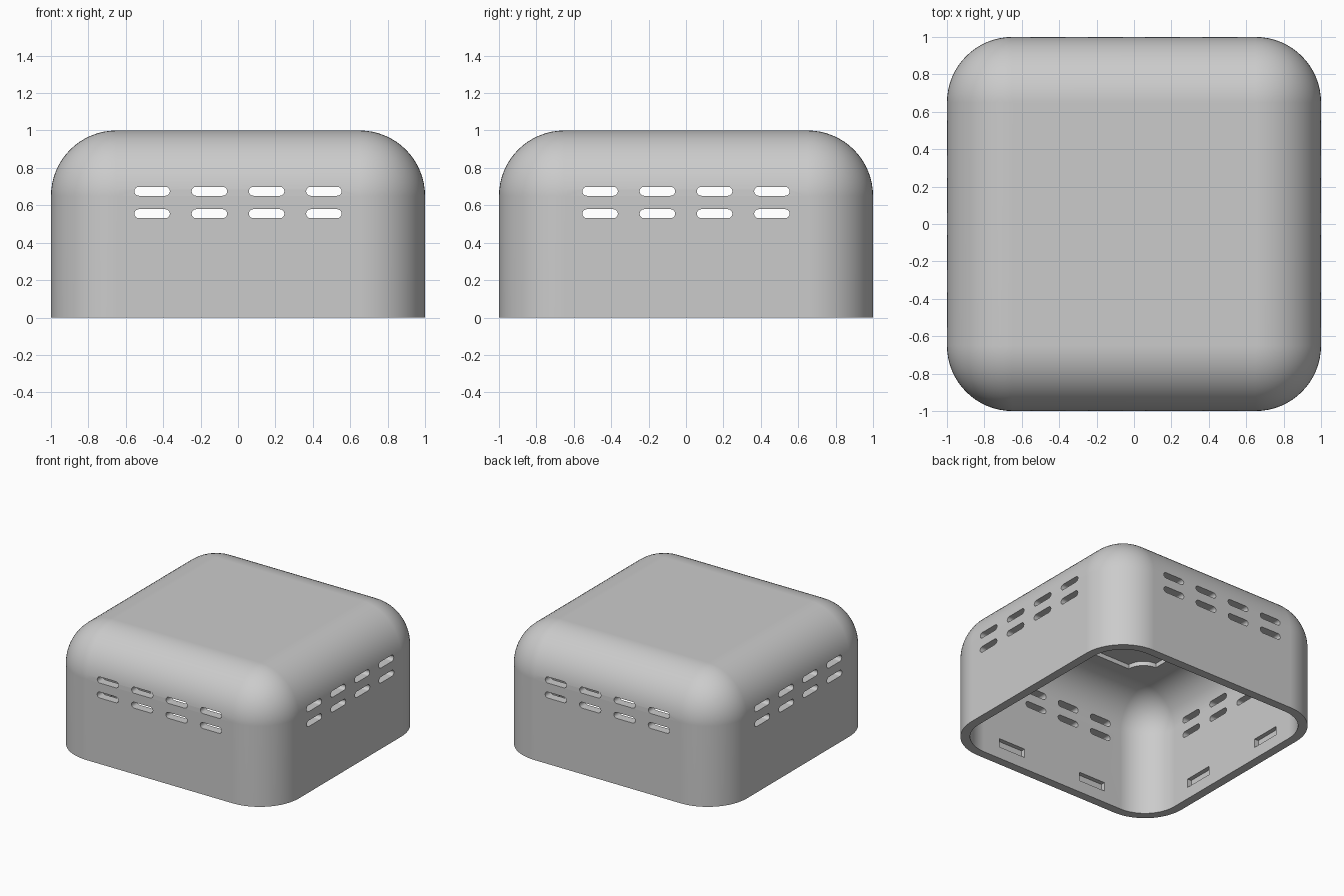
import bpy, bmesh, math
from mathutils import Matrix, Vector

cube = bpy.data.objects.get("Cube")
if cube:
    bpy.data.objects.remove(cube, do_unlink=True)

WALL = 0.07
RADIUS = 0.35

# Single plastic colour
grey = bpy.data.materials.new("grey plastic")
grey.use_nodes = True
colour = (0.6, 0.6, 0.6, 1)
grey.diffuse_color = colour
bsdf = next(n for n in grey.node_tree.nodes if n.type == 'BSDF_PRINCIPLED')
bsdf.inputs["Base Color"].default_value = colour


def make_object(name, bm):
    bmesh.ops.recalc_face_normals(bm, faces=bm.faces)
    mesh = bpy.data.meshes.new(name)
    bm.to_mesh(mesh)
    bm.free()
    mesh.materials.append(grey)
    obj = bpy.data.objects.new(name, mesh)
    bpy.context.collection.objects.link(obj)
    return obj


def add_box(bm, centre, size):
    matrix = Matrix.Translation(centre) @ Matrix.Diagonal((*size, 1))
    bmesh.ops.create_cube(bm, size=1, matrix=matrix)


def add_prism(bm, outline, push):
    """Extrude a closed outline of 3D points along a vector."""
    face = bm.faces.new([bm.verts.new(p) for p in outline])
    moved = bmesh.ops.extrude_face_region(bm, geom=[face])["geom"]
    verts = [g for g in moved if isinstance(g, bmesh.types.BMVert)]
    bmesh.ops.translate(bm, verts=verts, vec=push)


def rounded_block(name, half, bottom, top, radius):
    """Block with rounded upright and top edges and an open, sharp base."""
    bm = bmesh.new()
    add_box(bm, (0, 0, (bottom + top) / 2), (2 * half, 2 * half, top - bottom))
    edges = [e for e in bm.edges if max(v.co.z for v in e.verts) > top - 0.01]
    bmesh.ops.bevel(bm, geom=edges, offset=radius, segments=16,
                    profile=0.5, affect='EDGES', clamp_overlap=False)
    return make_object(name, bm)


def carve(target, cutter):
    cutter.hide_render = True
    mod = target.modifiers.new(cutter.name, 'BOOLEAN')
    mod.operation = 'DIFFERENCE'
    mod.solver = 'EXACT'
    mod.object = cutter
    bpy.context.view_layer.objects.active = target
    bpy.ops.object.modifier_apply(modifier=mod.name)
    bpy.data.objects.remove(cutter, do_unlink=True)


# Hollow shell
shell = rounded_block("cover_shell", 1, 0, 1, RADIUS)
carve(shell, rounded_block("cavity", 1 - WALL, -0.5, 1 - WALL, RADIUS - WALL))

# Vent slots, running straight through both pairs of walls
for turn in (0, math.pi / 2):
    bm = bmesh.new()
    for z in (0.555, 0.675):
        for column in (-1.5, -0.5, 0.5, 1.5):
            outline = []
            for side in (1, -1):
                for i in range(9):
                    a = side * math.pi / 2 - math.pi * i / 8 * 1
                    a = math.pi / 2 - math.pi * i / 8 + (0 if side > 0 else math.pi)
                    outline.append((column * 0.306 + side * 0.071 + 0.024 * math.cos(a),
                                    -1.2, z + 0.024 * math.sin(a)))
            # the second half circle continues from the lower end of the first
            add_prism(bm, outline, Vector((0, 2.4, 0)))
    bm.transform(Matrix.Rotation(turn, 4, 'Z'))
    carve(shell, make_object("vent_slots", bm))

# Snap-fit pockets near the rim, two in each inner wall
bm = bmesh.new()
for quarter in range(4):
    spin = Matrix.Rotation(quarter * math.pi / 2, 3, 'Z')
    for x in (-0.38, 0.38):
        size = (0.24, 0.07) if quarter % 2 == 0 else (0.07, 0.24)
        add_box(bm, spin @ Vector((x, -(1 - WALL), 0.13)), (*size, 0.07))
carve(shell, make_object("snap_pockets", bm))

# Shallow ceiling recess with a round bite left at each corner
bm = bmesh.new()
outline = []
for quarter in range(4):
    spin = Matrix.Rotation(quarter * math.pi / 2, 3, 'Z')
    for i in range(9):
        a = math.pi * 1.5 - math.pi / 2 * i / 8
        outline.append(spin @ Vector((0.56 + 0.14 * math.cos(a),
                                      0.56 + 0.14 * math.sin(a), 0.85)))
# order each corner anticlockwise around the centre
outline.sort(key=lambda p: math.atan2(p.y, p.x))
add_prism(bm, outline, Vector((0, 0, 0.115)))
carve(shell, make_object("ceiling_recess", bm))

# Smooth curves, crisp cut edges
bpy.ops.object.select_all(action='DESELECT')
shell.select_set(True)
bpy.context.view_layer.objects.active = shell
bpy.ops.object.shade_smooth_by_angle(angle=math.radians(30))
weighted = shell.modifiers.new("even_shading", 'WEIGHTED_NORMAL')
weighted.keep_sharp = True
